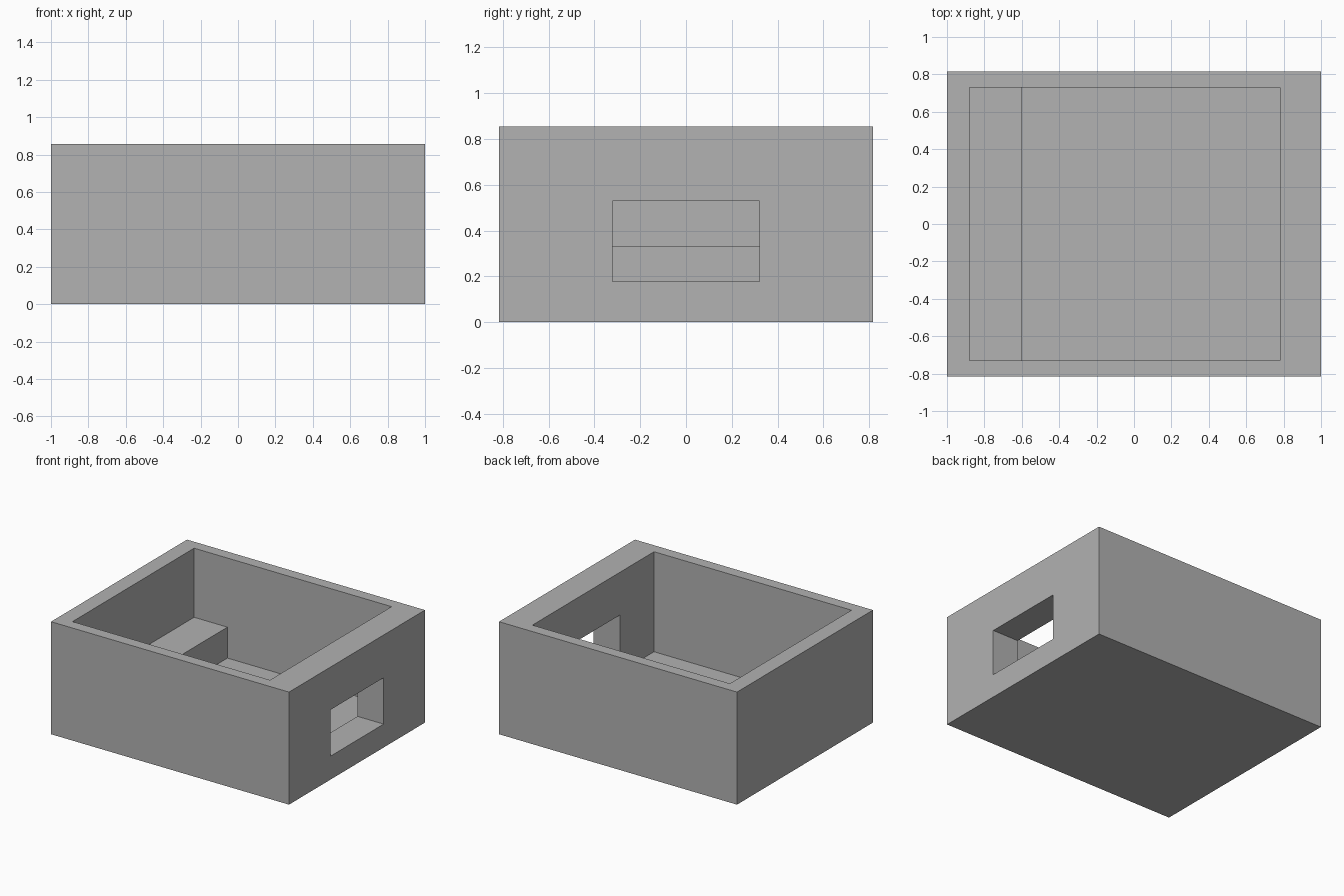
import bpy
import bmesh
from mathutils import Vector

if "Cube" in bpy.data.objects:
    bpy.data.objects.remove(bpy.data.objects["Cube"])

HALF_DEPTH, HEIGHT = 0.816, 0.855
FLOOR, LEDGE, ABOVE = 0.095, 0.33, 1.2

grey = bpy.data.materials.new("plain grey")
grey.use_nodes = True
colour = (0.445, 0.445, 0.445, 1)
grey.diffuse_color = colour
grey.node_tree.nodes["Principled BSDF"].inputs["Base Color"].default_value = colour


def prism(name, profile, half_depth):
    """Extrude an x-z outline along y, centred on y = 0."""
    bm = bmesh.new()
    face = bm.faces.new([bm.verts.new((x, -half_depth, z)) for x, z in profile])
    out = bmesh.ops.extrude_face_region(bm, geom=[face])
    verts = [v for v in out["geom"] if isinstance(v, bmesh.types.BMVert)]
    bmesh.ops.translate(bm, verts=verts, vec=Vector((0, 2 * half_depth, 0)))
    bmesh.ops.recalc_face_normals(bm, faces=bm.faces)
    mesh = bpy.data.meshes.new(name)
    bm.to_mesh(mesh)
    bm.free()
    mesh.materials.append(grey)
    obj = bpy.data.objects.new(name, mesh)
    bpy.context.collection.objects.link(obj)
    return obj


def rectangle(x0, x1, z0, z1):
    return [(x0, z0), (x1, z0), (x1, z1), (x0, z1)]


def cut(target, cutter):
    """Subtract the cutter, apply the result and delete the cutter."""
    cutter.hide_render = True
    mod = target.modifiers.new("cut", "BOOLEAN")
    mod.operation, mod.solver, mod.object = "DIFFERENCE", "EXACT", cutter
    bpy.context.view_layer.objects.active = target
    bpy.ops.object.modifier_apply(modifier=mod.name)
    bpy.data.objects.remove(cutter)


# Solid outer block
box = prism("open_box", rectangle(-1, 1, 0, HEIGHT), HALF_DEPTH)

# Stepped cavity, leaving a raised ledge along the right-hand wall
step = [(-0.88, LEDGE), (-0.6, LEDGE), (-0.6, FLOOR),
        (0.78, FLOOR), (0.78, ABOVE), (-0.88, ABOVE)]
cut(box, prism("cavity_cutter", step, 0.73))

# Window through the thick left-hand wall
cut(box, prism("window_cutter", rectangle(0.7, 1.1, 0.178, 0.53), 0.32))
